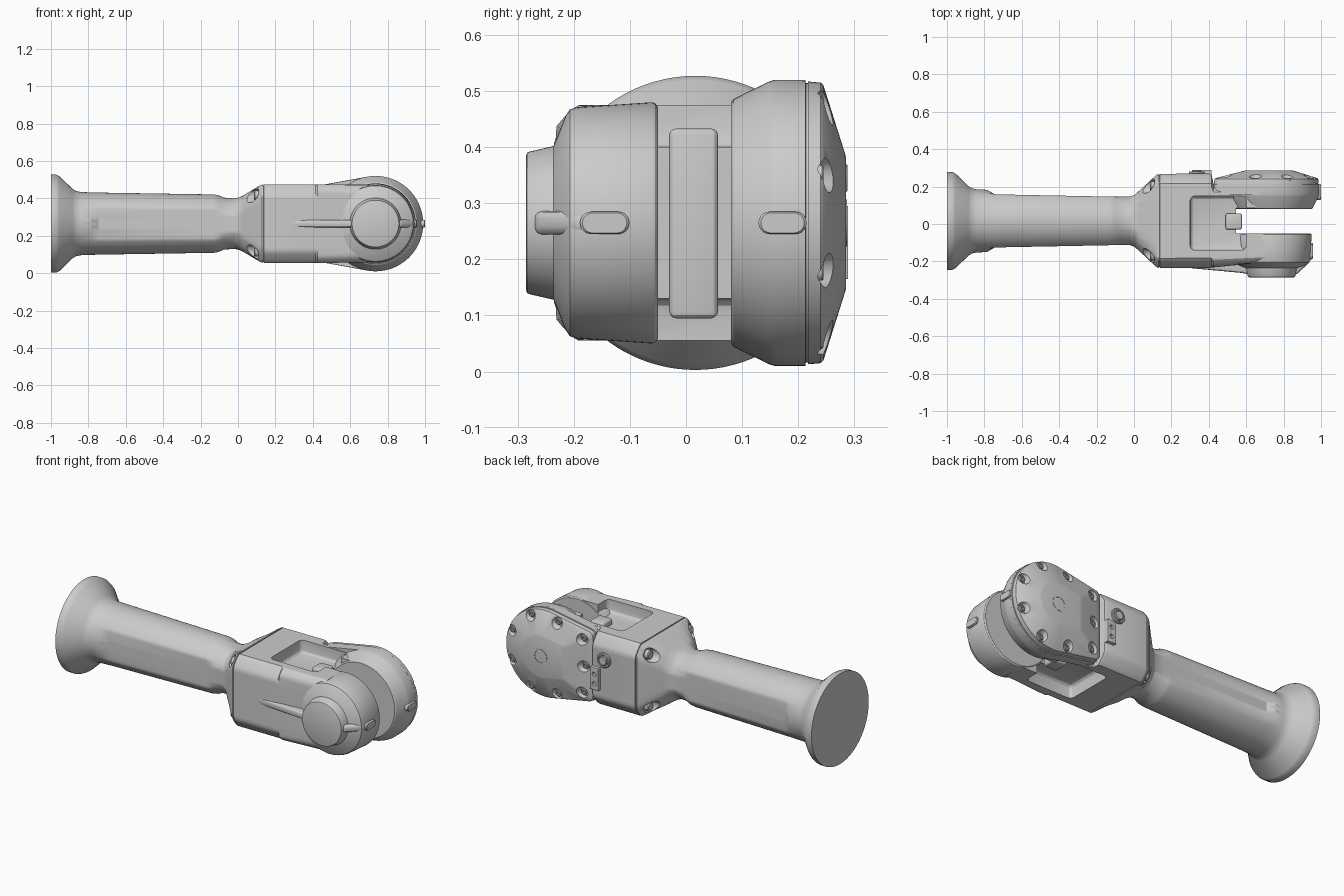
import bpy, bmesh
from math import sin, cos, radians, pi, tau
from mathutils import Vector

if "Cube" in bpy.data.objects:
    bpy.data.objects.remove(bpy.data.objects["Cube"])

CX, CZ = 0.735, 0.265      # joint axis position (runs along y)


def from_bmesh(name, bm):
    bmesh.ops.recalc_face_normals(bm, faces=bm.faces)
    me = bpy.data.meshes.new(name)
    bm.to_mesh(me)
    bm.free()
    ob = bpy.data.objects.new(name, me)
    bpy.context.collection.objects.link(ob)
    return ob


def loft(name, rings):
    """Closed skin through rings of equal point count, capped at both ends."""
    bm = bmesh.new()
    vs = [[bm.verts.new(p) for p in r] for r in rings]
    n = len(vs[0])
    for a, b in zip(vs, vs[1:]):
        for i in range(n):
            j = (i + 1) % n
            bm.faces.new((a[i], a[j], b[j], b[i]))
    bm.faces.new(vs[0])
    bm.faces.new(vs[-1])
    return from_bmesh(name, bm)


def lathe_y(name, profile, cx=CX, cz=CZ, n=96):
    """Turned part about a y axis; profile is (y, radius)."""
    return loft(name, [[(cx + r * cos(tau * i / n), y, cz + r * sin(tau * i / n))
                        for i in range(n)] for y, r in profile])


def lathe_x(name, profile, cy, cz, n=32):
    return loft(name, [[(x, cy + r * cos(tau * i / n), cz + r * sin(tau * i / n))
                        for i in range(n)] for x, r in profile])


def bevel(ob, width, segs=3):
    m = ob.modifiers.new("bevel", 'BEVEL')
    m.width, m.segments = width, segs
    m.limit_method, m.angle_limit = 'ANGLE', radians(35)
    return ob


def prism(name, pts, lo, hi, axis='z'):
    put = {'z': lambda p, h: (p[0], p[1], h), 'y': lambda p, h: (p[0], h, p[1])}[axis]
    return loft(name, [[put(p, h) for p in pts] for h in (lo, hi)])


def box(name, x0, x1, y0, y1, z0, z1):
    return prism(name, [(x0, y0), (x1, y0), (x1, y1), (x0, y1)], z0, z1)


def cut(ob, cutter):
    m = ob.modifiers.new("cut", 'BOOLEAN')
    m.operation, m.solver, m.object = 'DIFFERENCE', 'EXACT', cutter
    cutter.hide_render = True
    bpy.context.view_layer.objects.active = ob
    bpy.ops.object.modifier_apply(modifier=m.name)
    bpy.data.objects.remove(cutter)


def section(x, cy, hy, hz, R, n=128):
    """Circle of radius R clipped by a hy x hz rectangle."""
    pts = []
    for i in range(n):
        t = tau * (i + 0.5) / n
        r = min(R, hy / abs(cos(t)), hz / abs(sin(t)))
        pts.append((x, cy + r * cos(t), CZ + r * sin(t)))
    return pts


# Arm body: flange, flattened tube, neck, flare, seam groove and housing
C = 0.0165
arm = loft("arm_body", [section(*s) for s in [
    (-1.0, C, 1, 1, .262), (-.972, C, 1, 1, .262), (-.955, C, 1, 1, .254),
    (-.885, C, 1, 1, .186), (-.865, C, 1, 1, .174), (-.84, C, 1, 1, .169),
    (-.785, C, .166, 1, .167), (-.745, C, .142, 1, .166),
    (-.13, C, .130, 1, .156), (-.105, C, .130, 1, .152), (-.075, C, .130, 1, .139),
    (-.02, C, .130, .135, .136), (.005, C, .140, .140, .148), (.03, C, .163, .152, .18),
    (.115, C, .242, .203, .277), (.128, C, .2515, .209, .291), (.131, C, .2515, .21, .292),
    (.132, C, .246, .205, .286), (.137, C, .246, .205, .286), (.138, C, .2515, .21, .292),
    (.40, .0175, .2525, .21, .292), (.415, .015, .248, .21, .288),
    (.425, -.01, .222, .21, .28), (.70, .0, .205, .208, .272)]])
# Fork slot and the pockets above and below the web
cut(arm, box("slot_cutter", .545, .9, -.052, .085, -.1, .7))
for z0, z1 in ((.40, .7), (-.1, .13)):
    cut(arm, bevel(box("pocket_cutter", .30, .60, -.14, .15, z0, z1), .025))
# Corner screw seats in the flare
for sy in (-1, 1):
    for sz in (-1, 1):
        y, z = C + sy * .185, CZ + sz * .15
        cut(arm, lathe_x("seat_cutter", [(-.03, .04), (.11, .036)], y, z))
        lathe_x("flare_screw", [(.085, .014), (.085, .022), (.09, .026), (.115, .026)], y, z)

# Stop tongue between the fork cheeks
bevel(box("stop_tongue", .49, .577, -.03, .057, .095, .433), .012)

# Front cheek with boss
lathe_y("front_cheek", [(-.05, .206), (-.055, .213), (-.06, .215), (-.195, .206), (-.207, .202),
                        (-.215, .19), (-.236, .137), (-.279, .127), (-.283, .125), (-.285, .12)])
# Ribs on the front side
bevel(prism("front_rib", [(.26, -.232), (.58, -.262), (.62, -.272), (.62, -.15), (.26, -.15)],
            CZ - .02, CZ + .02), .014)
bevel(prism("boss_rib", [(.84, -.272), (.87, -.270), (.943, -.20), (.943, -.15), (.84, -.15)],
            CZ - .021, CZ + .021), .014)

# Rear cheek: turned inner disc
lathe_y("rear_cheek", [(.08, .214), (.085, .221), (.148, .252), (.158, .255), (.20, .255)])


def d_ring(y, r, k=1.0):
    """Rounded end joined to a straight edge at x = 0.42."""
    g = .255 - r
    pts = [(r * cos(radians(a)), r * sin(radians(a))) for a in range(-98, 99, 4)]
    left, h = .425 - CX + g, .208 - g
    corner = [(left + .03 * (1 - cos(t)), h - .03 * (1 - sin(t)))
              for t in (pi / 2, pi / 3, pi / 6, 0)]
    pts += corner + [(a, -b) for a, b in reversed(corner)]
    return [(CX + a * k, y, CZ + b * k) for a, b in pts]


loft("rear_housing", [d_ring(.155, .254), d_ring(.213, .255), d_ring(.2135, .249), d_ring(.222, .249)])
cover = loft("rear_cover", [d_ring(.217, .252), d_ring(.24, .250), d_ring(.245, .245),
                            d_ring(.283, .25, .5), d_ring(.285, .25, .47)])
# Cover screws in scalloped recesses
spots = [(.225 * cos(radians(a)), .225 * sin(radians(a)))
         for a in (22.5, 67.5, 112.5, -22.5, -67.5, -112.5)]
spots += [(-.25, .155), (-.25, -.155), (-.26, 0)]
for dx, dz in spots:
    x, z = CX + dx, CZ + dz
    cut(cover, lathe_y("scallop_cutter", [(.231, .024), (.30, .048)], x, z, 24))
    screw = lathe_y("cover_screw", [(.225, .017), (.242, .017), (.245, .014), (.245, .008),
                                    (.236, .008)], x, z, 20)

# Centre plug of the cover: raised ring
lathe_y("cover_plug", [(.27, .042), (.287, .042), (.287, .035), (.2845, .035)], n=40)


def capsule(length, width, n=10):
    h = (length - width) / 2
    return [(s * h + s * width / 2 * sin(t), s * width / 2 * cos(t))
            for s in (1, -1) for t in [pi * i / n for i in range(n + 1)]]


# Index marks on the cheek rims
for name, y, length, x0, x1 in (("front_index_mark", -.145, .088, .90, .956),
                                ("rear_index_mark", .172, .086, .94, 1.0)):
    loft(name, [[(x, y + a * k, CZ + b * k) for a, b in capsule(length, .04)]
                for x, k in ((x0, 1), (x1 - .004, 1), (x1, .9))])

# Button and small two-hole plate on the rear face
lathe_y("rear_button", [(.25, .042), (.278, .042), (.282, .038), (.282, .031), (.275, .031),
                        (.275, .026), (.285, .026), (.288, .022)], .335, .345, 32)
plate = bevel(box("rear_plate", .36, .415, .25, .289, .165, .295), .008)
for z in (.20, .255):
    cut(plate, lathe_y("hole_cutter", [(.276, .012), (.32, .012)], .388, z, 16))

# Apply remaining modifiers and smooth everything
for ob in list(bpy.context.scene.objects):
    bpy.context.view_layer.objects.active = ob
    for m in list(ob.modifiers):
        bpy.ops.object.modifier_apply(modifier=m.name)
    ob.select_set(True)
bpy.ops.object.shade_smooth_by_angle(angle=radians(28))
